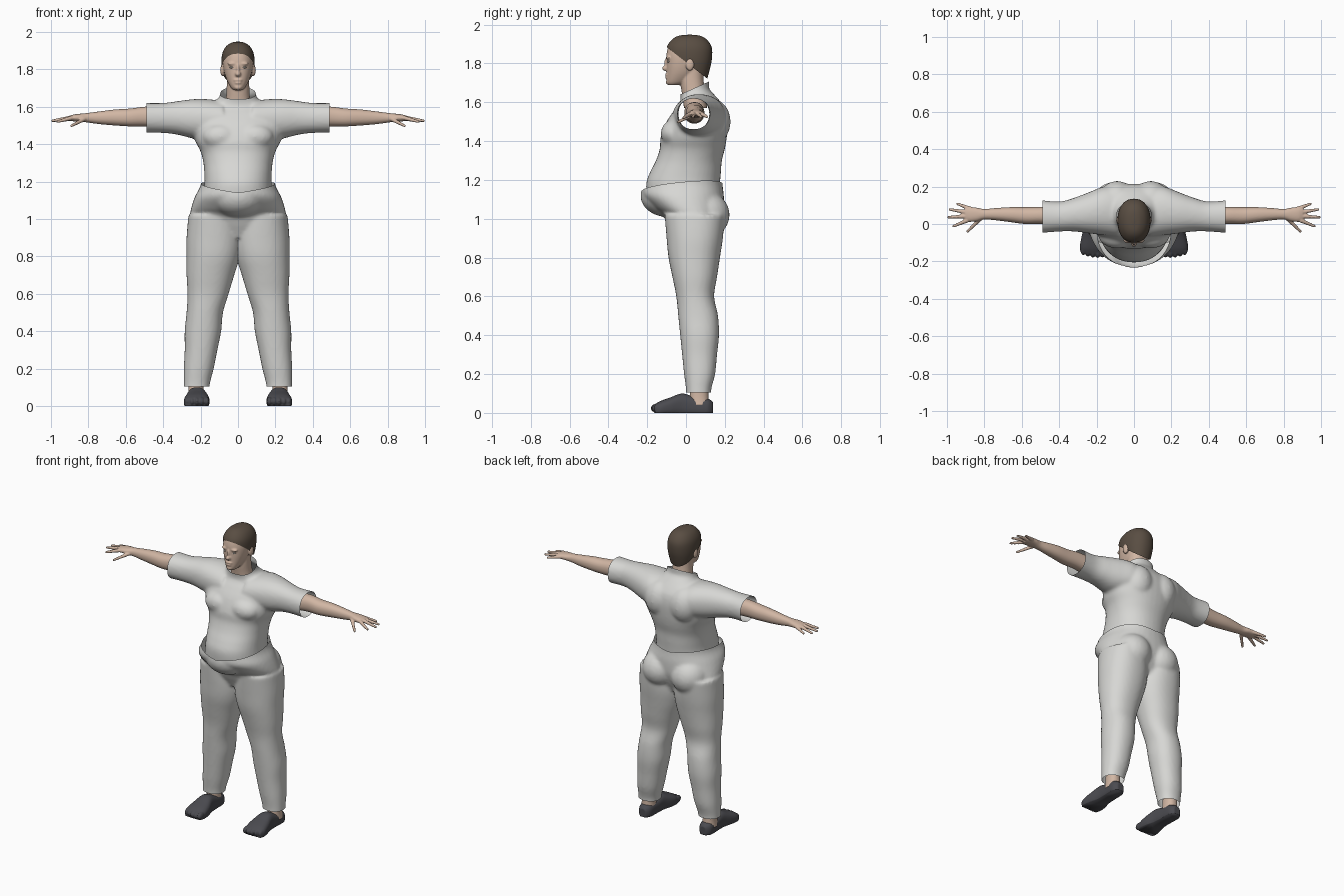
import bpy
import bmesh
import math
from mathutils import Vector, Matrix

default_cube = bpy.data.objects.get("Cube")
if default_cube:
    bpy.data.objects.remove(default_cube, do_unlink=True)


def material(name, red, green, blue):
    mat = bpy.data.materials.new(name)
    mat.use_nodes = True
    color = (red, green, blue, 1)
    mat.diffuse_color = color
    mat.node_tree.nodes["Principled BSDF"].inputs["Base Color"].default_value = color
    return mat


cloth = material("pale cloth", .68, .68, .66)
skin = material("skin", .64, .47, .37)
hair_brown = material("dark brown hair", .10, .075, .055)
shoe_grey = material("charcoal shoe", .07, .07, .08)
eye_white = material("eye white", .6, .55, .5)


def catmull(before, start, end, after, t):
    return [b + .5 * t * (c - a + t * (2 * a - 5 * b + 4 * c - d + t * (3 * (b - c) + d - a)))
            for a, b, c, d in zip(before, start, end, after)]


def loft(bm, axis, rings, power=2.2, steps=5, sides=40):
    """Closed skin over rings of (station, low, high, low, high), in hundredths."""
    padded = [rings[0], *rings, rings[-1]]
    stations = [catmull(*padded[i:i + 4], s / steps)
                for i in range(len(rings) - 1) for s in range(steps)]
    stations.append(rings[-1])
    loops = []
    for place, low_u, high_u, low_v, high_v in stations:
        loop = []
        for k in range(sides):
            angle = math.tau * k / sides
            c, s = math.cos(angle), math.sin(angle)
            u = math.copysign(abs(c) ** (2 / power), c)
            v = math.copysign(abs(s) ** (2 / power), s)
            point = [(low_u + high_u + u * (high_u - low_u)) / 2,
                     (low_v + high_v + v * (high_v - low_v)) / 2]
            point.insert("xyz".index(axis), place)
            loop.append(bm.verts.new(Vector(point) / 100))
        loops.append(loop)
    for lower, upper in zip(loops, loops[1:]):
        for k in range(sides):
            n = (k + 1) % sides
            bm.faces.new((lower[k], lower[n], upper[n], upper[k]))
    bm.faces.new(loops[0][::-1])
    bm.faces.new(loops[-1])


def symmetric(bm, rings, power=2.2):
    """Upright loft centred on x, from (height, half width, front, back)."""
    loft(bm, "z", [(z, -w, w, front, back) for z, w, front, back in rings], power)


def blob(bm, center, radii):
    matrix = Matrix.Translation(Vector(center) / 100) @ Matrix.Diagonal((*[r / 100 for r in radii], 1))
    bmesh.ops.create_uvsphere(bm, u_segments=24, v_segments=16, radius=1, matrix=matrix)


def rod(bm, start, end, thick, thin):
    a, b = Vector(start) / 100, Vector(end) / 100
    turn = (b - a).to_track_quat("Z", "Y").to_matrix().to_4x4()
    bmesh.ops.create_cone(bm, cap_ends=True, segments=16, radius1=thick / 100, radius2=thin / 100,
                          depth=(b - a).length, matrix=Matrix.Translation((a + b) / 2) @ turn)
    blob(bm, end, [thin] * 3)


def cut(bm, point, normal, fill=False):
    """Remove everything on the side the normal points to."""
    result = bmesh.ops.bisect_plane(bm, geom=bm.verts[:] + bm.edges[:] + bm.faces[:], dist=1e-5,
                                    plane_co=Vector(point) / 100, plane_no=Vector(normal).normalized(),
                                    clear_outer=True)
    if fill:
        edges = [e for e in result["geom_cut"] if isinstance(e, bmesh.types.BMEdge)]
        bmesh.ops.holes_fill(bm, edges=edges, sides=0)


def sculpt(name, bm, mat, voxel=0, smoothing=0, cuts=(), fill=False):
    """Fuse the pieces, trim the openings and mirror the left half."""
    bmesh.ops.recalc_face_normals(bm, faces=bm.faces)
    mesh = bpy.data.meshes.new(name)
    bm.to_mesh(mesh)
    bm.free()
    obj = bpy.data.objects.new(name, mesh)
    bpy.context.collection.objects.link(obj)
    if voxel:
        remesh = obj.modifiers.new("fuse", "REMESH")
        remesh.mode = "VOXEL"
        remesh.voxel_size = voxel
        smooth = obj.modifiers.new("soften", "SMOOTH")
        smooth.iterations = smoothing
        graph = bpy.context.evaluated_depsgraph_get()
        mesh = bpy.data.meshes.new_from_object(obj.evaluated_get(graph))
        obj.modifiers.clear()
        obj.data = mesh
    trim = bmesh.new()
    trim.from_mesh(mesh)
    for point, normal in cuts:
        cut(trim, point, normal, fill)
    cut(trim, (0, 0, 0), (-1, 0, 0))
    for face in trim.faces:
        face.smooth = True
        face.material_index = 0
    trim.to_mesh(mesh)
    trim.free()
    mesh.materials.clear()
    mesh.materials.append(mat)
    obj.modifiers.new("other side", "MIRROR")
    return obj


# Shirt: torso, shoulder and sleeve, with open collar, cuff and hem
bm = bmesh.new()
symmetric(bm, [(108, 19, -20, 17), (118, 18, -20.5, 17.5), (124, 18, -18.5, 18), (130, 18.5, -15.5, 18.5),
               (136, 20, -13.5, 20), (142, 23, -13, 21), (150, 25, -10, 21.5), (156, 23, -6, 20.5),
               (160, 17, -3, 18), (164, 11, -3, 14.5), (167, 9.5, -4, 12), (172, 9.5, -5, 12)])
loft(bm, "x", [(8, -7, 20, 142, 163), (16, -6, 20, 142, 164), (24, -5, 17, 143, 164),
               (32, -4, 14, 145, 163), (40, -4, 12, 146, 162), (52, -5, 13, 146, 162)])
blob(bm, (9, 13, 150), (10, 10, 12))
blob(bm, (9, -6, 144), (10, 7, 7))
sculpt("shirt", bm, cloth, .01, 5,
       [((49, 0, 0), (1, 0, 0)), ((0, -3, 164), (0, -.45, 1)), ((0, 0, 111), (0, 0, -1))])

# Trousers: pelvis, belly, seat and leg, open at the waist and ankle
bm = bmesh.new()
symmetric(bm, [(90, 20, -6, 14), (96, 24, -9, 17), (102, 25.5, -12, 19), (106, 25, -17, 19.5),
               (112, 23, -22.5, 19.5), (118, 20, -22.5, 18.8), (126, 19, -21.5, 18.5)])
loft(bm, "z", [(5, 15.5, 29, 0, 13), (12, 15, 29, 0, 13), (20, 13, 29, -1, 15), (30, 11, 28.5, -2, 16),
               (40, 9, 28.5, -3, 17), (50, 8, 27.5, -4, 16.5), (60, 5, 27, -5, 14.5), (70, 2, 27.5, -7, 16),
               (80, -1, 27.5, -9, 17.5), (90, -2, 27.5, -10, 19), (102, 0, 26.5, -11, 20)])
blob(bm, (0, -10, 112), (15, 13.5, 11))
blob(bm, (10.5, 10, 102), (12, 12.5, 12))
front, side, back = Vector((0, -23, 114)), Vector((19, 0, 119)), Vector((0, 18, 118))
sculpt("trousers", bm, cloth, .01, 5,
       [(front, (side - front).cross(back - front)), ((0, 0, 10.5), (0, 0, -1))])

# Head with neck, face and ears
bm = bmesh.new()
symmetric(bm, [(157, 8, -1, 11), (164, 6.5, -2, 10), (172, 6, -3, 9), (181, 6, -2, 9)])
symmetric(bm, [(168.8, 2.2, -9, -4), (170.5, 4, -10, 1), (175, 6.3, -10, 6), (180, 7.7, -10, 9),
               (185, 8.2, -10, 12), (190, 7.3, -8.5, 11.5), (193, 4.5, -5, 9)])
blob(bm, (0, -10, 177.5), (1.6, 2.3, 1.5))
blob(bm, (0, -9.8, 180), (.9, 1.5, 3.2))
blob(bm, (0, -9.8, 174.2), (2.4, 1.1, .6))
blob(bm, (0, -9.8, 172.8), (2, 1, .7))
blob(bm, (0, -9.2, 170.3), (2, 1.2, 1.2))
for x in (1, -1):
    blob(bm, (x * 3.1, -8.9, 183), (2.6, 1.4, .9))
    blob(bm, (x * 8.2, 2, 179.5), (1.3, 2.2, 3.3))
sculpt("head", bm, skin, .005, 3)

# Eyes
bm = bmesh.new()
blob(bm, (3.2, -8.7, 181), (1.3, 1, .6))
sculpt("eyes", bm, eye_white)

# Cropped hair, cut along a sloping line from forehead to nape
bm = bmesh.new()
symmetric(bm, [(170, 6.2, -5, 10.3), (176, 7.8, -7, 12), (182, 8.8, -9.6, 13.3), (188, 8.5, -10, 13.3),
               (192, 6.6, -7.5, 11), (194.2, 3.6, -4, 7.5), (194.8, .6, 1, 3)])
sculpt("hair", bm, hair_brown, cuts=[((0, 0, 180.7), (0, -.775, -1))])

# Arms, palms and spread fingers
bm = bmesh.new()
loft(bm, "x", [(42, -1, 9.5, 149, 160), (50, 0, 9.2, 149.5, 160), (58, 0, 9, 149.5, 159),
               (66, 1, 9, 150, 158.5), (74, 2, 8.5, 150.7, 157.5), (80, 2.4, 8, 151.5, 156.7),
               (84, 1.5, 8.7, 152, 156.3), (88, 1.2, 9, 152.2, 155.8), (90.5, 2, 8.5, 152.5, 155)])
for base, tip in (((89, 2, 154), (96.5, -1.2, 152)), ((89, 4.2, 154.2), (99.2, 3.6, 152.5)),
                  ((89, 6.2, 154), (98.5, 7.8, 152.5)), ((87, 8, 154), (94.5, 10.8, 152.5)),
                  ((82, 3, 153.5), (89, -4, 149.8))):
    rod(bm, base, tip, 1.2, .7)
sculpt("arms", bm, skin, .004, 3)

# Ankles
bm = bmesh.new()
loft(bm, "z", [(4, 18, 27, 2, 12), (9, 18.5, 26.5, 2, 11.5), (18, 18.5, 26.5, 3, 11.5)])
sculpt("ankles", bm, skin)

# Shoes with separate toes and flat soles
bm = bmesh.new()
loft(bm, "y", [(-16, 17, 28, -2, 4.5), (-13, 15.3, 29, -2, 6.2), (-8, 15.5, 28.3, -2, 8),
               (-2, 17, 27, -2, 10), (4, 17.5, 26.8, -2, 8.5), (11, 18, 26.7, -2, 7.5),
               (14, 20, 24.5, -1, 5.5)], 2.6)
for i in range(5):
    x = 16.8 + i * 2.6
    blob(bm, (x, -15 + .35 * (i - 1) ** 2 / 2, 2.4), (1.5, 3.2, 2.4))
sculpt("shoes", bm, shoe_grey, .005, 3, [((0, 0, 0), (0, 0, -1))], fill=True)
